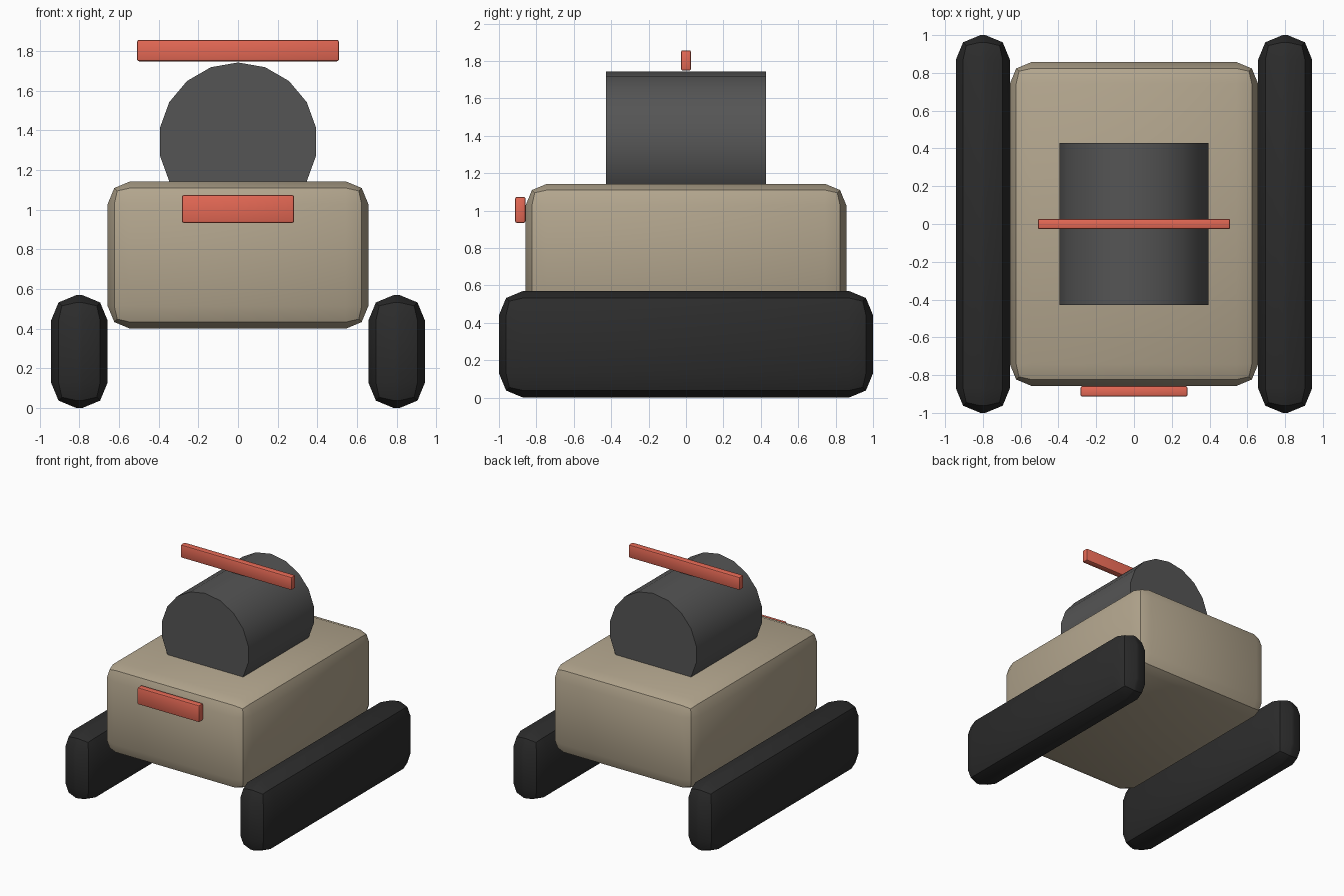
import bpy, bmesh, math
from mathutils import Matrix

if "Cube" in bpy.data.objects:
    bpy.data.objects.remove(bpy.data.objects["Cube"])


def material(name, rgb):
    m = bpy.data.materials.new(name)
    m.diffuse_color = (*rgb, 1)
    m.use_nodes = True
    m.node_tree.nodes["Principled BSDF"].inputs["Base Color"].default_value = m.diffuse_color
    return m


TAN = material("tan", (0.45, 0.38, 0.27))
BLACK = material("black", (0.025, 0.025, 0.025))
GREY = material("dark grey", (0.09, 0.09, 0.09))
RED = material("red", (0.78, 0.14, 0.09))


def finish(name, bm, mat):
    me = bpy.data.meshes.new(name)
    bm.to_mesh(me)
    bm.free()
    me.materials.append(mat)
    ob = bpy.data.objects.new(name, me)
    bpy.context.collection.objects.link(ob)
    bpy.ops.object.select_all(action='DESELECT')
    ob.select_set(True)
    bpy.context.view_layer.objects.active = ob
    bpy.ops.object.shade_smooth_by_angle(angle=math.radians(30))
    return ob


def rounded_box(name, size, centre, radius, mat, segments=2):
    bm = bmesh.new()
    bmesh.ops.create_cube(bm, size=1, matrix=Matrix.Translation(centre) @ Matrix.Diagonal((*size, 1)))
    bmesh.ops.bevel(bm, geom=bm.edges[:], offset=radius, segments=segments,
                    profile=0.5, affect='EDGES', clamp_overlap=True)
    return finish(name, bm, mat)


# Hull
rounded_box("body", (1.314, 1.714, 0.743), (0, 0, 0.772), 0.114, TAN)

# Tracks on both sides
for side, x in (("left", -0.8), ("right", 0.8)):
    rounded_box(side + "_track", (0.286, 2.0, 0.571), (x, 0, 0.2855), 0.13, BLACK)

# Drum lying along y, sunk into the hull
bm = bmesh.new()
bmesh.ops.create_cone(bm, cap_ends=True, segments=18, radius1=0.4, radius2=0.4, depth=0.857,
                      matrix=Matrix.Translation((0, 0, 1.343)) @ Matrix.Rotation(math.pi / 2, 4, 'X'))
finish("drum", bm, GREY)

# Red bar over the drum and red plate on the front
rounded_box("top_bar", (1.018, 0.055, 0.108), (0, 0, 1.803), 0.01, RED)
rounded_box("front_plate", (0.567, 0.055, 0.14), (0, -0.886, 1.004), 0.01, RED)
